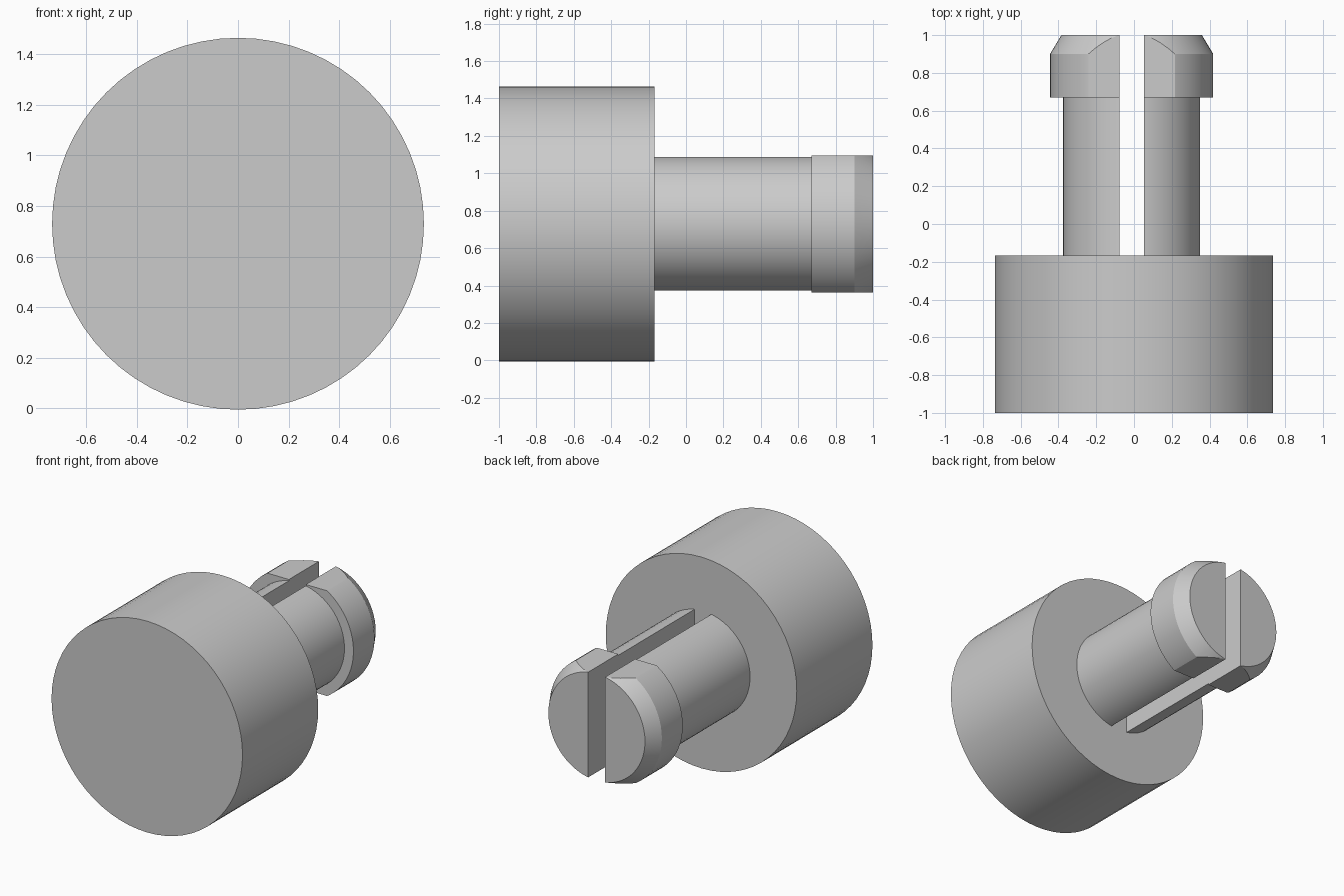
import bpy, bmesh, math
from mathutils import Matrix, Vector

if "Cube" in bpy.data.objects:
    bpy.data.objects.remove(bpy.data.objects["Cube"], do_unlink=True)

AXIS_Z = 0.73       # height of the shared axis
STEM_X = -0.0125    # the stem sits slightly off centre
SLOT_HALF = 0.065
FLAT = 0.366        # half height of the flats on the barbs
SEGMENTS = 64

grey = bpy.data.materials.new("plain grey")
grey.use_nodes = True
grey.diffuse_color = (0.6, 0.6, 0.6, 1)
grey.node_tree.nodes["Principled BSDF"].inputs["Base Color"].default_value = grey.diffuse_color


def lathe(profile):
    """Closed solid turned around the y axis from (radius, y) points."""
    bm = bmesh.new()
    rings = []
    for radius, y in profile:
        angles = [math.tau * i / SEGMENTS for i in range(SEGMENTS)]
        rings.append([bm.verts.new((radius * math.sin(a), y, radius * math.cos(a))) for a in angles])
    for low, high in zip(rings, rings[1:]):
        for i in range(SEGMENTS):
            j = (i + 1) % SEGMENTS
            bm.faces.new((low[i], low[j], high[j], high[i]))
    bm.faces.new(rings[0])
    bm.faces.new(rings[-1])
    bmesh.ops.recalc_face_normals(bm, faces=bm.faces)
    return bm


def slice_off(bm, point, normal):
    """Remove everything beyond a plane and cap the cut."""
    geom = bm.verts[:] + bm.edges[:] + bm.faces[:]
    bmesh.ops.bisect_plane(bm, geom=geom, plane_co=point, plane_no=normal, clear_outer=True)
    bmesh.ops.holes_fill(bm, edges=[e for e in bm.edges if e.is_boundary], sides=0)


def finish(bm, name, x):
    bmesh.ops.transform(bm, matrix=Matrix.Translation((x, 0, AXIS_Z)), verts=bm.verts)
    bmesh.ops.recalc_face_normals(bm, faces=bm.faces)
    mesh = bpy.data.meshes.new(name)
    bm.to_mesh(mesh)
    bm.free()
    mesh.materials.append(grey)
    obj = bpy.data.objects.new(name, mesh)
    bpy.context.collection.objects.link(obj)
    bpy.ops.object.select_all(action="DESELECT")
    obj.select_set(True)
    bpy.context.view_layer.objects.active = obj
    bpy.ops.object.shade_smooth_by_angle(angle=math.radians(25))


# Round head
finish(lathe([(0.735, -1), (0.735, -0.168)]), "round_head", 0)

# Two split prongs with chamfered barbs, flattened above and below
stem_profile = [(0.363, -0.168), (0.363, 0.67), (0.432, 0.67), (0.432, 0.9), (0.372, 1)]
for name, side in (("left_prong", 1), ("right_prong", -1)):
    prong = lathe(stem_profile)
    for up in (1, -1):
        slice_off(prong, Vector((0, 0, up * FLAT)), Vector((0, 0, up)))
    slice_off(prong, Vector((side * SLOT_HALF, 0, 0)), Vector((-side, 0, 0)))
    finish(prong, name, STEM_X)
